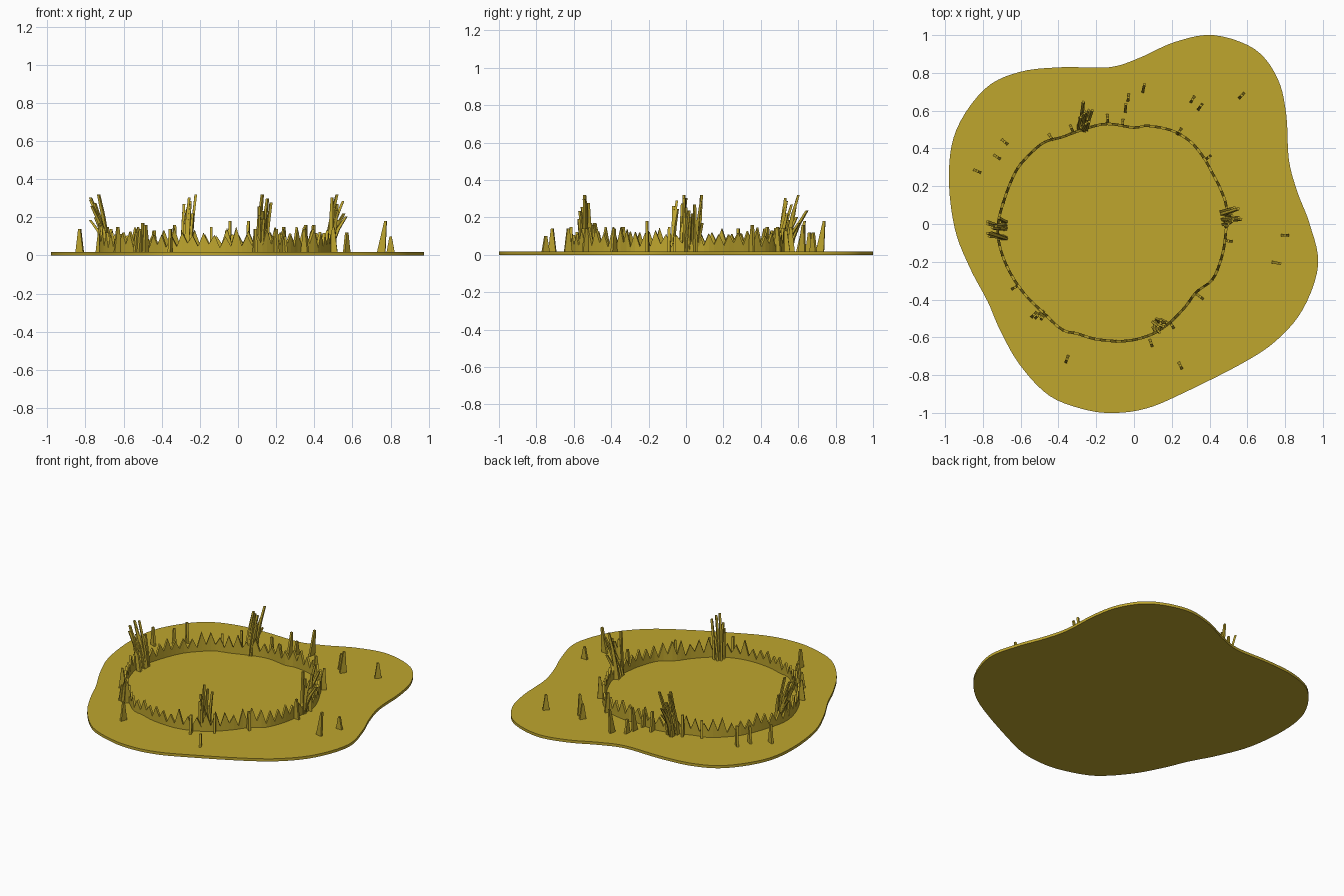
import bpy, bmesh, math, random
from mathutils import Vector

if "Cube" in bpy.data.objects:
    bpy.data.objects.remove(bpy.data.objects["Cube"])

random.seed(4)
TOP = 0.018

straw = bpy.data.materials.new("dry_straw")
straw.diffuse_color = (0.52, 0.38, 0.027, 1)
straw.use_nodes = True
straw.node_tree.nodes["Principled BSDF"].inputs["Base Color"].default_value = straw.diffuse_color


def finish(bm, name, smooth=False):
    bmesh.ops.recalc_face_normals(bm, faces=bm.faces)
    me = bpy.data.meshes.new(name)
    bm.to_mesh(me)
    bm.free()
    ob = bpy.data.objects.new(name, me)
    bpy.context.collection.objects.link(ob)
    me.materials.append(straw)
    if smooth:
        bpy.context.view_layer.objects.active = ob
        ob.select_set(True)
        bpy.ops.object.shade_smooth_by_angle(angle=math.radians(30))
        ob.select_set(False)
    return ob


def smooth_loop(pts, steps):
    """Closed Catmull-Rom curve through the points."""
    pts = [Vector(p) for p in pts]
    n, out = len(pts), []
    for i in range(n):
        a, b, c, d = (pts[(i + k) % n] for k in (-1, 0, 1, 2))
        for s in range(steps):
            t = s / steps
            out.append(0.5 * (2 * b + (c - a) * t + (2 * a - 5 * b + 4 * c - d) * t * t
                              + (3 * b - a - 3 * c + d) * t ** 3))
    return out


def resample(loop, count):
    """Evenly spaced points along a closed loop."""
    closed = loop + [loop[0]]
    lens = [0.0]
    for a, b in zip(closed, closed[1:]):
        lens.append(lens[-1] + (b - a).length)
    out, j = [], 0
    for i in range(count):
        d = lens[-1] * i / count
        while lens[j + 1] < d:
            j += 1
        out.append(closed[j].lerp(closed[j + 1], (d - lens[j]) / (lens[j + 1] - lens[j])))
    return out


# Ground: thin rounded plate
outline = [(.42, 1), (.64, .925), (.76, .77), (.806, .58), (.82, .34), (.865, .17), (.93, 0),
           (.975, -.215), (.895, -.45), (.75, -.62), (.56, -.745), (.24, -.905), (.07, -.975),
           (-.09, -1), (-.25, -.985), (-.447, -.91), (-.605, -.745), (-.71, -.56), (-.775, -.41),
           (-.87, -.23), (-.95, -.02), (-.98, .26), (-.94, .5), (-.79, .715), (-.605, .805),
           (-.38, .83), (-.13, .83), (.03, .88), (.215, .963)]
bm = bmesh.new()
face = bm.faces.new([bm.verts.new((p.x, p.y, 0)) for p in smooth_loop(outline, 5)])
ext = bmesh.ops.extrude_face_region(bm, geom=[face])
for v in ext["geom"]:
    if isinstance(v, bmesh.types.BMVert):
        v.co.z = TOP
finish(bm, "ground_plate", True)

# Ring of connected grass spikes
ring = [(-.72, 0), (-.68, .15), (-.63, .27), (-.58, .34), (-.48, .43), (-.38, .46), (-.3, .49),
        (-.15, .53), (0, .51), (.07, .52), (.2, .495), (.3, .435), (.37, .35), (.42, .26),
        (.46, .18), (.49, .08), (.48, -.1), (.45, -.22), (.41, -.3), (.33, -.36), (.27, -.44),
        (.18, -.53), (.08, -.59), (-.05, -.62), (-.2, -.61), (-.3, -.58), (-.38, -.56),
        (-.48, -.47), (-.58, -.37), (-.66, -.25), (-.71, -.12)]
CENTRE = Vector((-.11, -.04))
path = resample(smooth_loop(ring, 6), 130)
bm = bmesh.new()
rows = []
for i, p in enumerate(path):
    out = (p - CENTRE).normalized() * 0.007
    h = random.uniform(.1, .15) if i % 2 else random.uniform(.04, .065)
    rows.append([bm.verts.new((*(p + out * s), z))
                 for s, z in ((-1, .01), (-1, h), (1, h), (1, .01))])
for i, a in enumerate(rows):
    b = rows[(i + 1) % len(rows)]
    for k in range(4):
        bm.faces.new((a[k], b[k], b[(k + 1) % 4], a[(k + 1) % 4]))
finish(bm, "grass_ring")


def blade(bm, x, y, h, w=.045, tip=.012, thick=.014, lean=(0, 0), angle=None, segs=1):
    """Tapered flat blade with its wide side facing along the ring."""
    base = Vector((x, y))
    d = base - CENTRE
    if angle is None:
        angle = math.atan2(d.y, d.x)
    u = Vector((math.cos(angle), math.sin(angle)))
    n = Vector((-u.y, u.x)) * thick / 2
    prev = None
    for s in range(segs + 1):
        t = s / segs
        c = base + Vector(lean) * (.35 * t + .65 * t * t)
        e = u * (w + (tip - w) * t) / 2
        cur = [bm.verts.new((*q, .01 + (h - .01) * t))
               for q in (c - e - n, c + e - n, c + e + n, c - e + n)]
        if prev:
            for k in range(4):
                bm.faces.new((prev[k], prev[(k + 1) % 4], cur[(k + 1) % 4], cur[k]))
        else:
            bm.faces.new(cur)
        prev = cur
    bm.faces.new(prev)


# Scattered single blades: x, y, height
singles = [(-.83, .28, .14), (-.725, .355, .13), (-.685, .435, .15), (-.44, .46, .13),
           (-.14, .56, .15), (-.06, .535, .13), (-.045, .61, .18), (-.03, .67, .11),
           (.05, .715, .18), (.31, .66, .12), (.35, .62, .16), (.57, .68, .12), (.24, .49, .15),
           (.39, .35, .16), (.8, -.06, .1), (.75, -.205, .18), (.5, -.09, .15), (.35, -.385, .14),
           (.2, -.535, .14), (.245, -.75, .1), (.09, -.63, .14), (-.355, -.715, .14),
           (-.63, -.335, .15), (-.33, .505, .16), (-.49, -.475, .17), (-.51, -.485, .14),
           (-.53, -.48, .12), (-.48, -.49, .16)]
bm = bmesh.new()
for x, y, h in singles:
    d = (Vector((x, y)) - CENTRE).normalized() * max(0, h - .15) * .8
    blade(bm, x, y, h, lean=d)
finish(bm, "single_blades")

# Tall tufts: centre, spread, outward lean, height limits, count
tufts = [("left_tuft", (-.70, -.03), (.02, .05), (-.09, .02), 11),
         ("back_tuft", (-.275, .53), (.03, .03), (.03, .10), 10),
         ("front_tuft", (.125, -.535), (.025, .03), (.02, -.03), 8),
         ("right_tuft", (.485, .025), (.02, .045), (.11, .015), 10)]
for name, c, spread, lean, count in tufts:
    bm = bmesh.new()
    for i in range(count):
        t = i / (count - 1)
        x = c[0] + random.uniform(-1, 1) * spread[0]
        y = c[1] + random.uniform(-1, 1) * spread[1]
        k = random.uniform(.1, 1)
        blade(bm, x, y, .17 + .15 * t, w=.03, tip=.012, thick=.013, segs=3,
              lean=(lean[0] * k + random.uniform(-.015, .015),
                    lean[1] * k + random.uniform(-.02, .02)),
              angle=math.atan2(lean[1], lean[0]) + random.uniform(-.4, .4))
    finish(bm, name)
